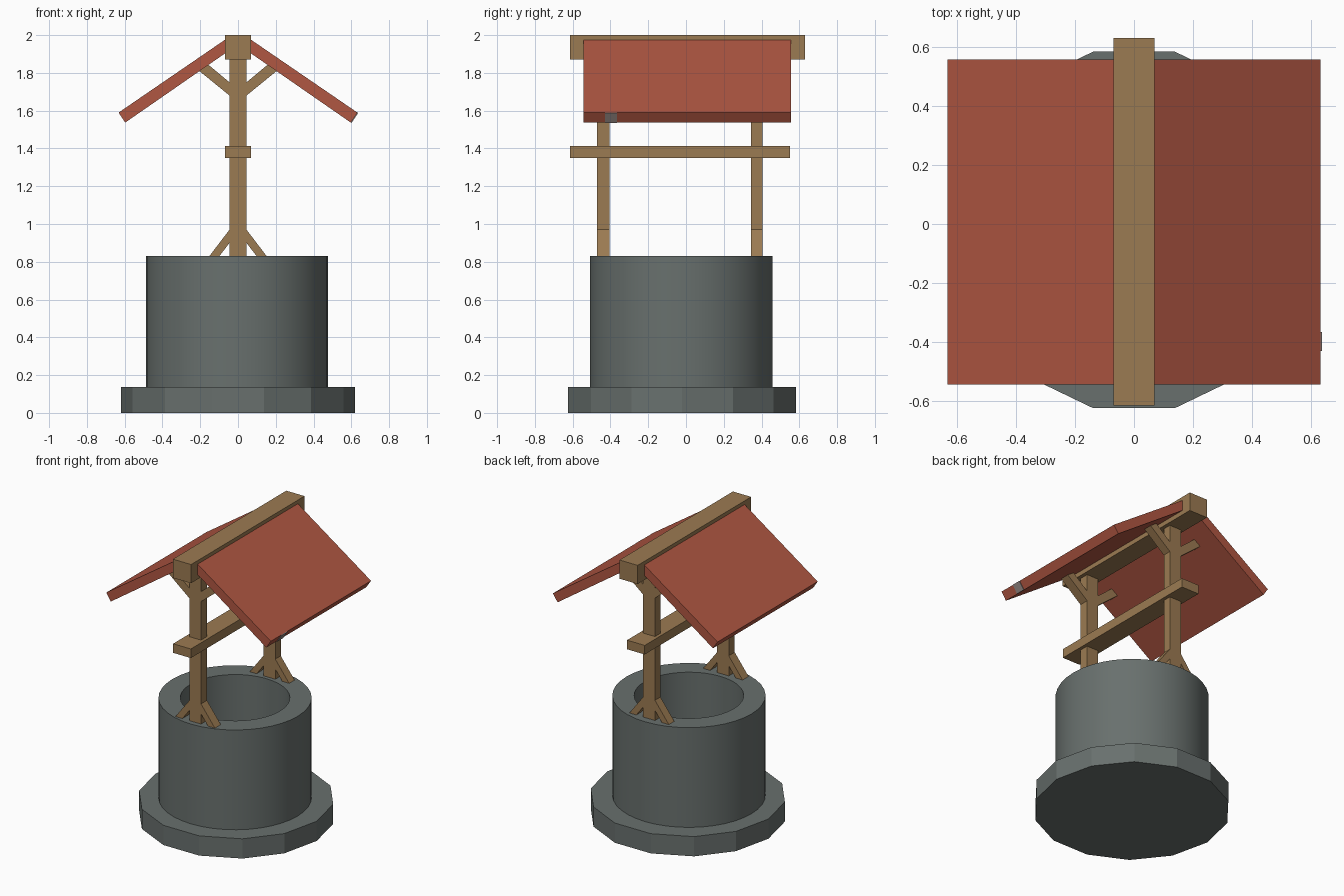
import bpy, bmesh, math

if "Cube" in bpy.data.objects:
    bpy.data.objects.remove(bpy.data.objects["Cube"])


def material(name, rgb):
    m = bpy.data.materials.new(name)
    m.diffuse_color = (*rgb, 1)
    m.use_nodes = True
    m.node_tree.nodes["Principled BSDF"].inputs["Base Color"].default_value = m.diffuse_color
    return m


WOOD = material("wood", (0.33, 0.197, 0.084))
ROOF = material("red_tile", (0.434, 0.095, 0.055))
STONE = material("grey_stone", (0.14, 0.163, 0.155))
PATCH = material("pale_grey", (0.30, 0.25, 0.23))


def finish(name, bm, mat):
    bmesh.ops.recalc_face_normals(bm, faces=bm.faces)
    me = bpy.data.meshes.new(name)
    bm.to_mesh(me)
    bm.free()
    me.materials.append(mat)
    ob = bpy.data.objects.new(name, me)
    bpy.context.collection.objects.link(ob)
    return ob


def prism(name, profile, y0, y1, mat):
    """Extrude an xz profile along y."""
    bm = bmesh.new()
    face = bm.faces.new([bm.verts.new((x, y0, z)) for x, z in profile])
    ext = bmesh.ops.extrude_face_region(bm, geom=[face])
    for v in ext["geom"]:
        if isinstance(v, bmesh.types.BMVert):
            v.co.y = y1
    return finish(name, bm, mat)


def box(name, x, y, z, mat):
    return prism(name, [(x[0], z[0]), (x[1], z[0]), (x[1], z[1]), (x[0], z[1])], *y, mat)


def lathe(name, profile, sides, centre, mat):
    """Revolve an rz profile; the first and last rings are capped if distinct."""
    bm = bmesh.new()
    rings = [[bm.verts.new((centre[0] + r * math.cos(2 * math.pi * i / sides),
                            centre[1] + r * math.sin(2 * math.pi * i / sides), z))
              for i in range(sides)] for r, z in profile]
    for a, b in zip(rings, rings[1:]):
        for i in range(sides):
            j = (i + 1) % sides
            bm.faces.new((a[i], a[j], b[j], b[i]))
    bm.faces.new(rings[0])
    bm.faces.new(rings[-1])
    return finish(name, bm, mat)


# stone footing (14 sides) and hollow well wall
lathe("footing", [(0.619, 0), (0.619, 0.137)], 14, (0, -0.02), STONE)
wall = lathe("well_wall", [(0.482, 0.13), (0.482, 0.83), (0.345, 0.83), (0.345, 0.14)],
             40, (-0.005, -0.025), STONE)
bpy.context.view_layer.objects.active = wall
wall.select_set(True)
bpy.ops.object.shade_smooth_by_angle(angle=math.radians(30))

# posts with lower and upper diagonal braces
LOWER = [(0.045, 0.97), (0.153, 0.828), (0.10, 0.828), (0.045, 0.90)]
UPPER = [(0.045, 1.75), (0.16, 1.846), (0.207, 1.812), (0.045, 1.68)]
for end, y in (("front", (-0.47, -0.405)), ("back", (0.345, 0.405))):
    box(end + "_post", (-0.045, 0.045), y, (0.82, 1.88), WOOD)
    for side, s in (("left", -1), ("right", 1)):
        for level, prof in (("lower", LOWER), ("upper", UPPER)):
            prism(f"{end}_{side}_{level}_brace", [(s * x, z) for x, z in prof], *y, WOOD)

# horizontal beams
box("cross_beam", (-0.068, 0.068), (-0.615, 0.55), (1.35, 1.413), WOOD)
box("ridge_beam", (-0.07, 0.07), (-0.615, 0.63), (1.87, 2.0), WOOD)

# sloping roof panels
PANEL = [(0.632, 1.59), (0.597, 1.537), (0.04, 1.923), (0.055, 1.985)]
for side, s in (("left", -1), ("right", 1)):
    prism(side + "_roof", [(s * x, z) for x, z in PANEL], -0.543, 0.557, ROOF)

# pale patch on the right eave edge
prism("eave_patch", [(0.632, 1.59), (0.597, 1.537), (0.601, 1.535), (0.636, 1.588)],
      -0.43, -0.365, PATCH)
